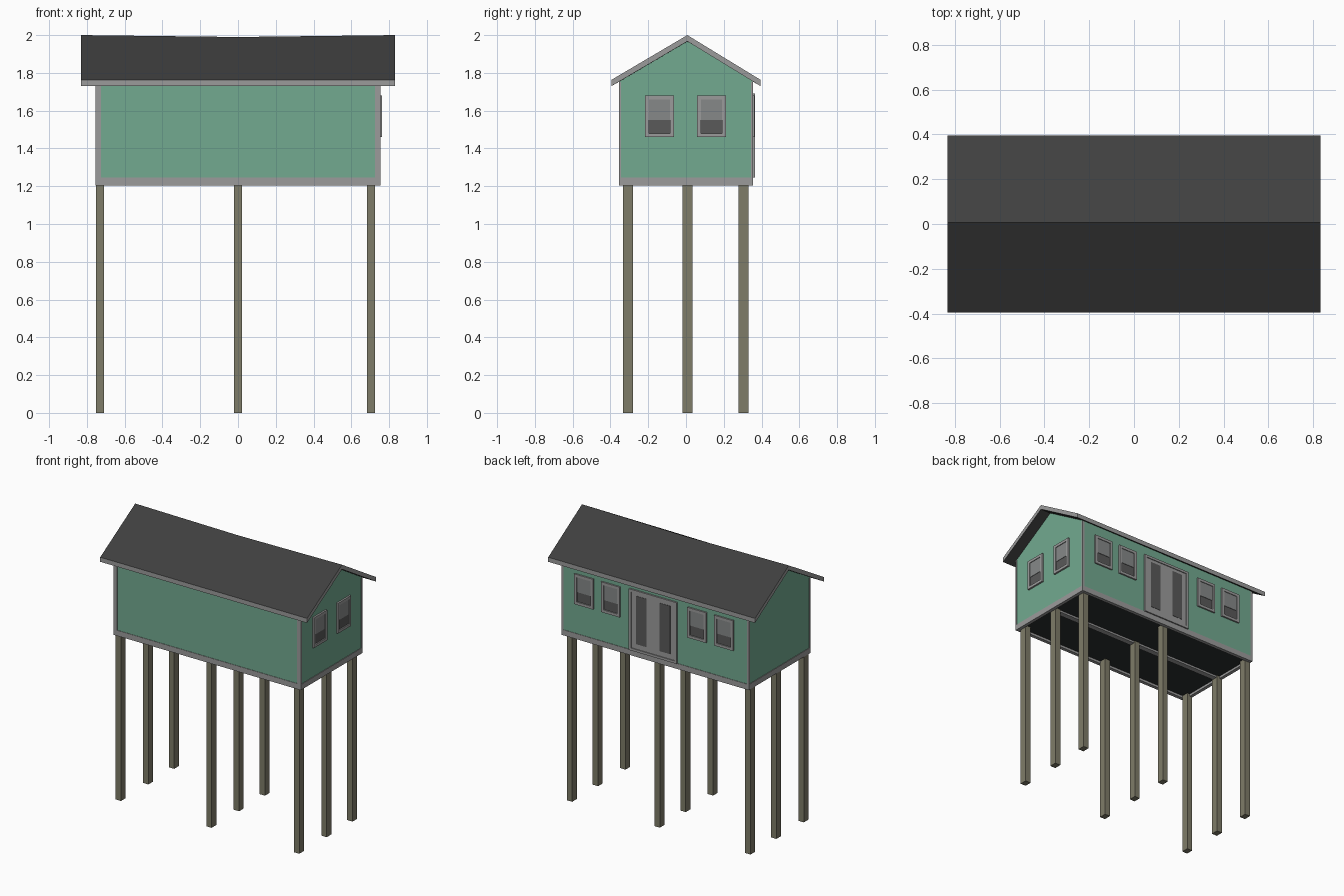
import bpy

if "Cube" in bpy.data.objects:
    bpy.data.objects.remove(bpy.data.objects["Cube"])

def material(name, r, g, b):
    m = bpy.data.materials.new(name)
    m.diffuse_color = (r, g, b, 1)
    m.use_nodes = True
    m.node_tree.nodes["Principled BSDF"].inputs["Base Color"].default_value = m.diffuse_color
    return m

GREEN = material("green_siding", 0.17, 0.40, 0.28)
TRIM = material("trim_grey", 0.33, 0.33, 0.33)
DARK = material("roof_dark", 0.05, 0.05, 0.05)
UNDER = material("underside_dark", 0.025, 0.028, 0.028)
WOOD = material("post_wood", 0.21, 0.20, 0.14)
PANE = material("pane_light", 0.24, 0.25, 0.25)
PANE_DARK = material("pane_dark", 0.10, 0.10, 0.10)

def mesh(name, verts, faces, mats, indices=None):
    me = bpy.data.meshes.new(name)
    me.from_pydata(verts, [], faces)
    for m in mats:
        me.materials.append(m)
    if indices:
        me.polygons.foreach_set("material_index", indices)
    me.update()
    ob = bpy.data.objects.new(name, me)
    bpy.context.collection.objects.link(ob)
    return ob

def box(name, x, y, z, mat):
    v = [(a, b, c) for c in z for b in y for a in x]
    f = [(0, 2, 3, 1), (4, 5, 7, 6), (0, 1, 5, 4), (2, 6, 7, 3), (0, 4, 6, 2), (1, 3, 7, 5)]
    return mesh(name, v, f, [mat])

BX, BY = 0.752, 0.352          # half length and half depth of the house
Z0, Z1 = 1.205, 1.245          # bottom band

# Walls: gabled profile extruded along x
prof = [(-BY, 1.235), (BY, 1.235), (BY, 1.76), (0, 1.972), (-BY, 1.76)]
n = len(prof)
verts = [(s * (BX - 0.002), y, z) for s in (-1, 1) for y, z in prof]
faces = [tuple(reversed(range(n))), tuple(range(n, 2 * n))]
faces += [(i, (i + 1) % n, (i + 1) % n + n, i + n) for i in range(n)]
mesh("walls", verts, faces, [GREEN])

# Roof: slab with grey edges and a slightly sagging ridge
RX, RY, T = 0.832, 0.395, 0.033
verts, faces, idx = [], [], []
for x, ridge in ((-RX, 2.0), (0, 1.99), (RX, 2.0)):
    verts += [(x, -RY, 1.763), (x, 0.007, ridge), (x, RY, 1.763),
              (x, RY, 1.763 - T), (x, 0.007, ridge - T), (x, -RY, 1.763 - T)]
for k in (0, 6):
    for i in range(6):
        j = (i + 1) % 6
        faces.append((k + i, k + 6 + i, k + 6 + j, k + j))
        idx.append(1 if i in (2, 5) else 0)
faces += [(0, 1, 4, 5), (1, 2, 3, 4), (17, 16, 13, 12), (16, 15, 14, 13)]
idx += [1] * 4
mesh("roof", verts, faces, [DARK, TRIM], idx)

# Floor, rim band and centre beam
box("floor", (-BX + .01, BX - .01), (-BY + .01, BY - .01), (1.222, 1.238), UNDER)
for s, side in ((-1, "front"), (1, "back")):
    box(side + "_rim", (-BX - .002, BX + .002), sorted((s * (BY + .003), s * (BY - .022))), (Z0, Z1), TRIM)
for s, side in ((-1, "left"), (1, "right")):
    box(side + "_rim", sorted((s * (BX + .002), s * (BX - .022))), (-BY + .02, BY - .02), (Z0, Z1), TRIM)
box("centre_beam", (-BX + .02, BX - .02), (-0.012, 0.028), (1.208, 1.23), TRIM)

# Corner boards: wide on the front, narrow on the back
for s, side in ((-1, "left"), (1, "right")):
    box("front_corner_" + side, sorted((s * (BX + .002), s * (BX - .028))), (-BY - .003, -BY + .008), (Z1, 1.752), TRIM)
    box("back_corner_" + side, sorted((s * (BX + .002), s * (BX - .014))), (BY - .008, BY + .003), (Z1, 1.752), TRIM)

# Nine posts
for x in (-0.73, 0.0, 0.705):
    for y in (-0.307, 0.008, 0.305):
        box("post", (x - .0215, x + .0215), (y - .0265, y + .0265), (0, 1.225), WOOD)

# Wall-mounted parts: u runs along the wall, d outwards
def on_wall(name, wall, u, d, z, mat):
    if wall == "back":
        box(name, u, (BY + d[0], BY + d[1]), z, mat)
    else:
        box(name, (BX + d[0], BX + d[1]), u, z, mat)

def frame(name, wall, u, z, w, d):
    on_wall(name + "_side", wall, (u[0], u[0] + w), d, z, TRIM)
    on_wall(name + "_side", wall, (u[1] - w, u[1]), d, z, TRIM)
    on_wall(name + "_sill", wall, (u[0] + w, u[1] - w), d, (z[0], z[0] + w), TRIM)
    on_wall(name + "_head", wall, (u[0] + w, u[1] - w), d, (z[1] - w, z[1]), TRIM)

def window(wall, centre):
    u, z = (centre - .076, centre + .076), (1.46, 1.68)
    frame("window_frame", wall, u, z, 0.02, (-.01, .011))
    inner = (u[0] + .02, u[1] - .02)
    on_wall("upper_sash", wall, inner, (-.01, .006), (1.55, 1.66), PANE)
    on_wall("lower_sash", wall, inner, (-.01, .003), (1.48, 1.55), PANE_DARK)

for c in (-0.14, 0.135):
    window("right", c)
for c in (-0.555, -0.34, 0.355, 0.57):
    window("back", c)

# Double door with two tall panes
frame("door_frame", "back", (-.18, .206), (Z1, 1.69), 0.018, (-.01, .012))
on_wall("door_leaves", "back", (-.162, .188), (-.01, .006), (Z1 + .018, 1.672), TRIM)
for u in ((-.125, -.04), (.066, .151)):
    on_wall("door_pane", "back", u, (0, .008), (1.30, 1.65), PANE_DARK)
